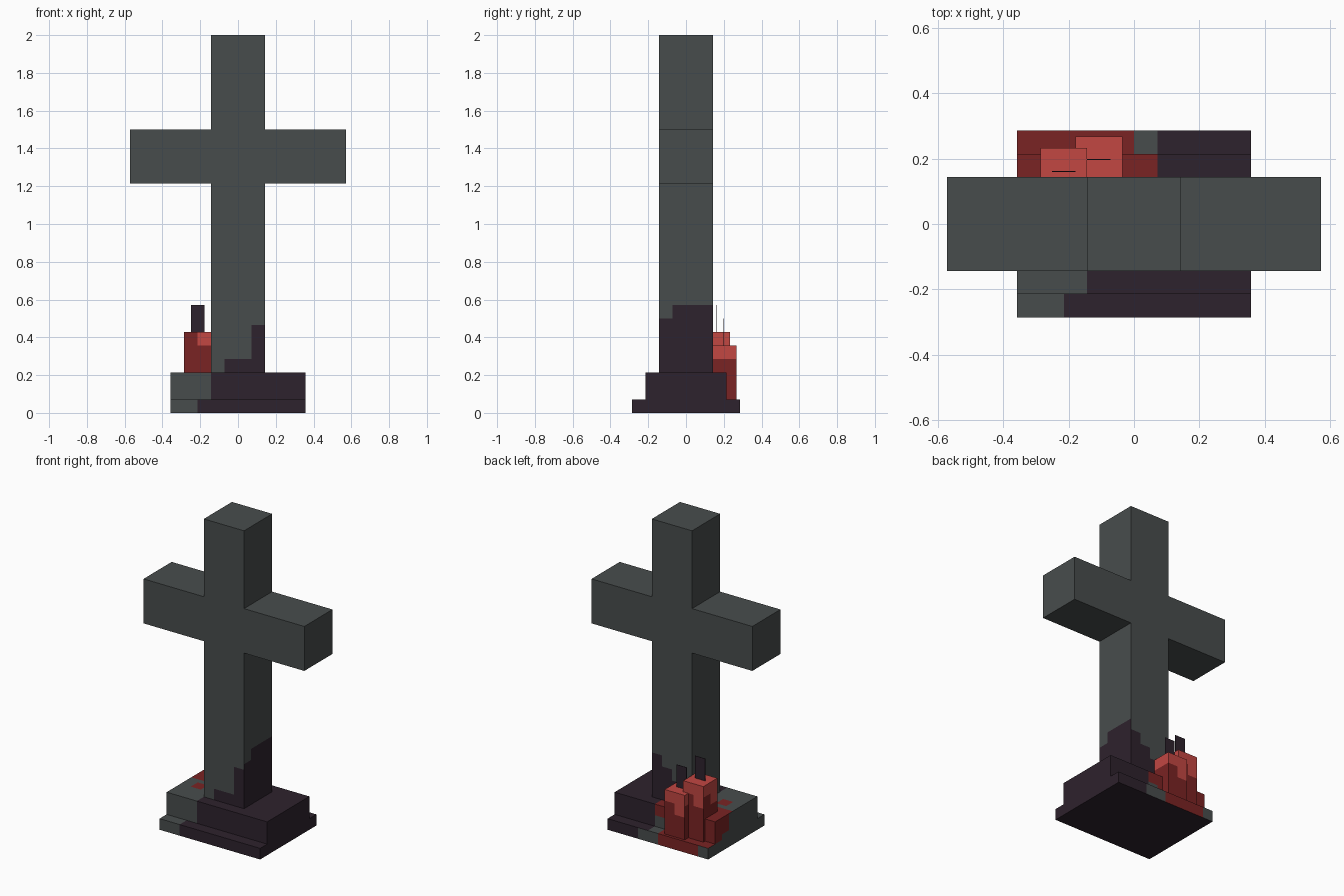
import bpy, bmesh, math
from mathutils import Vector

cube = bpy.data.objects.get("Cube")
if cube:
    bpy.data.objects.remove(cube, do_unlink=True)

U = 1 / 14  # modelling unit: the whole monument is 28 units tall
STONE, SOOT, WAX, MELTED = range(4)


def material(name, rgb):
    m = bpy.data.materials.new(name)
    m.use_nodes = True
    m.diffuse_color = (*rgb, 1)
    m.node_tree.nodes["Principled BSDF"].inputs["Base Color"].default_value = (*rgb, 1)
    return m


MATS = [
    material("grey stone", (0.064, 0.073, 0.073)),
    material("dark stain", (0.027, 0.016, 0.026)),
    material("dark red wax", (0.195, 0.017, 0.017)),
    material("bright red wax", (0.54, 0.063, 0.055)),
]


def box(name, lo, hi, rule=None, step=0.5, cut_top=99):
    """Box between two corners in units; a rule paints its cut faces."""
    lo, hi = Vector(lo), Vector(hi)
    bm = bmesh.new()
    bmesh.ops.create_cube(bm, size=1)
    for v in bm.verts:
        v.co = Vector([(lo[i] + hi[i]) / 2 + v.co[i] * (hi[i] - lo[i]) for i in range(3)])
    if callable(rule):
        for axis in range(3):
            normal = Vector([float(axis == i) for i in range(3)])
            end = min(hi[axis], cut_top) if axis == 2 else hi[axis]
            for k in range(1, math.ceil((end - lo[axis]) / step)):
                at = normal * (lo[axis] + k * step)
                bmesh.ops.bisect_plane(bm, geom=bm.verts[:] + bm.edges[:] + bm.faces[:],
                                       plane_co=at, plane_no=normal, dist=1e-5)
    bm.normal_update()
    for f in bm.faces:
        f.material_index = rule(f.calc_center_median(), f.normal) if callable(rule) else (rule or STONE)
    # merge the cut faces into clean colour areas
    bmesh.ops.dissolve_limit(bm, angle_limit=0.01, verts=bm.verts[:], edges=bm.edges[:],
                             delimit={'MATERIAL'})
    bmesh.ops.scale(bm, vec=(U, U, U), verts=bm.verts[:])
    mesh = bpy.data.meshes.new(name)
    bm.to_mesh(mesh)
    bm.free()
    for m in MATS:
        mesh.materials.append(m)
    ob = bpy.data.objects.new(name, mesh)
    bpy.context.collection.objects.link(ob)
    return ob


# Stain and wax rules: p is the face centre in units, n its normal
def lower_step_rule(p, n):
    if n.z < -0.5 or n.x > 0.5:
        return SOOT
    if n.x < -0.5:
        return STONE
    if n.y < -0.5 or (n.z > 0.5 and p.y < 0):
        return SOOT if p.x > -3 else STONE
    if n.z > 0.5:
        return WAX if p.x < 0 else STONE if p.x < 1 else SOOT
    return SOOT if p.x > 2 else WAX if -4 < p.x < 0 else STONE


def upper_step_rule(p, n):
    if n.x > 0.5:
        return SOOT
    if n.x < -0.5:
        return WAX if p.y > 2 or (p.y > 1 and p.z > 1.5) else STONE
    if n.y < -0.5 or (n.z > 0.5 and p.y < 0 and p.x > -2):
        return SOOT if p.x > -2 else STONE
    if p.x > 1:
        return SOOT
    if n.y > 0.5:
        return STONE if p.x > 0 and p.z < 2 else WAX
    spot = -4 < p.x < -3 and -1 < p.y < 0
    return WAX if p.y > 0.5 or spot else STONE


def column_rule(p, n):
    if n.x > 0.5:
        height = 8 if p.y > -1 else 7
    elif n.y < -0.5:
        height = 6.5 if p.x > 1 else 4 if p.x > -1 else 0
    elif n.y > 0.5:
        height = 7 if p.x > 1 else 6 if p.x > 0 else 5 if p.x > -1 else 4
    else:
        height = 0
    return SOOT if p.z < height else STONE


def candle_rule(cx, cy, top):
    def rule(p, n):
        if n.z > 0.5:
            return MELTED
        if n.y < -0.5:
            drip = 1 if p.x > cx else 0
        elif n.y > 0.5:
            drip = 2 if p.x < cx else 1
        elif n.x < -0.5:
            drip = 2 if p.y < cy else 1
        else:
            drip = 1
        return MELTED if p.z > top - drip else WAX
    return rule


# Stepped base
box("lower_step", (-5, -4, 0), (5, 4, 1), lower_step_rule)
box("upper_step", (-5, -3, 1), (5, 3, 3), upper_step_rule)

# Cross
box("column", (-2, -2, 3), (2, 2, 28), column_rule, cut_top=9)
box("left_arm", (2, -2, 17), (8, 2, 21))
box("right_arm", (-8, -2, 17), (-2, 2, 21))

# Candles with flat wicks behind the column
for name, cx, cy, top in (("tall", -3, 2.25, 6), ("short", -1.5, 2.75, 5)):
    box(name + "_candle", (cx - 1, cy - 1, 1), (cx + 1, cy + 1, top), candle_rule(cx, cy, top))
    box(name + "_wick", (cx - 0.5, cy - 0.02, top), (cx + 0.5, cy + 0.02, top + 2), SOOT)
